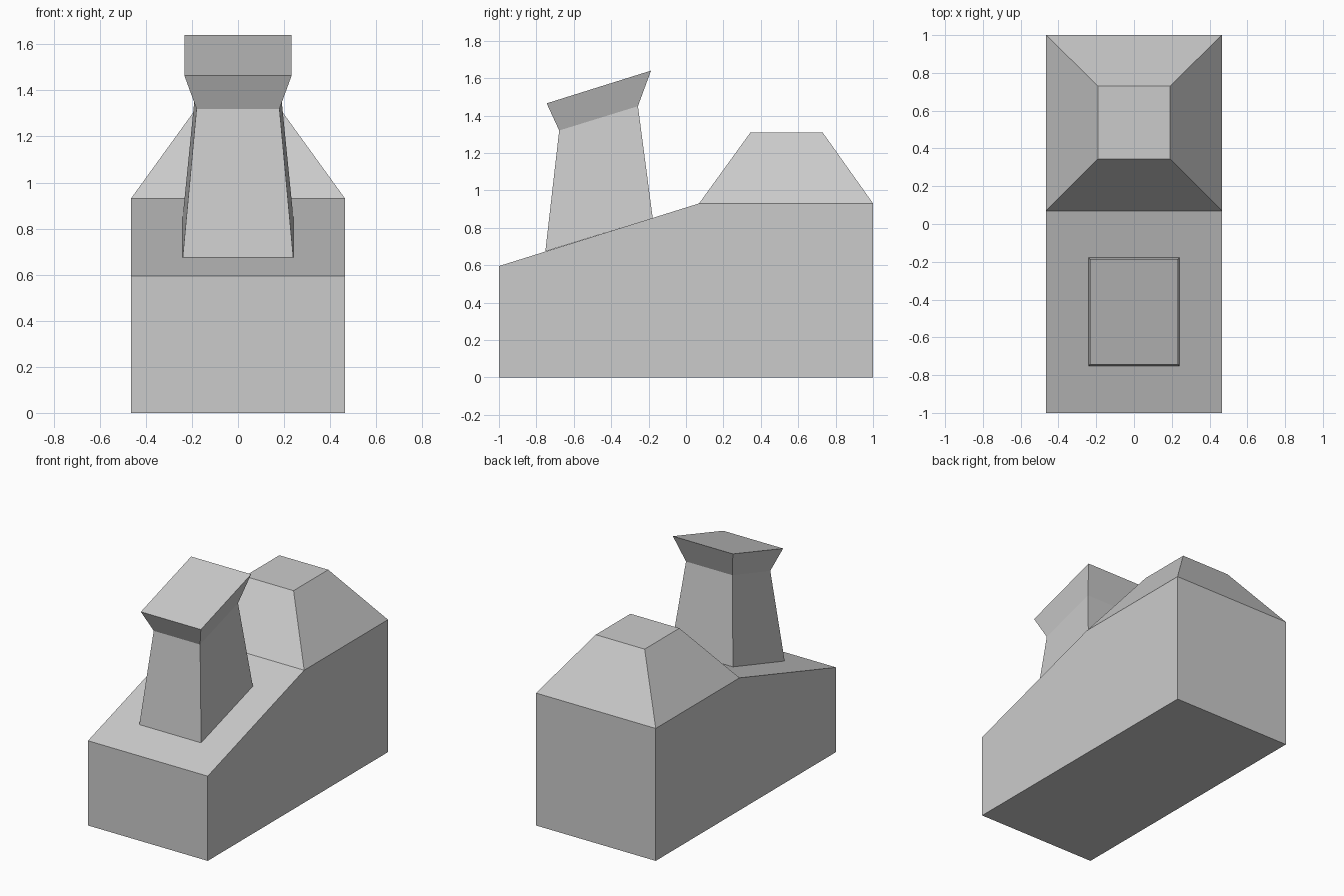
import bpy
import bmesh

# Remove the default cube
cube = bpy.data.objects.get("Cube")
if cube:
    bpy.data.objects.remove(cube)

# Single plain grey
GREY = (0.6, 0.6, 0.6, 1.0)
grey = bpy.data.materials.new("plain grey")
grey.use_nodes = True
grey.diffuse_color = GREY
grey.node_tree.nodes["Principled BSDF"].inputs["Base Color"].default_value = GREY


def ring(half_width, front, back):
    """Four corners of a level or tilted rectangle; front and back are (y, z)."""
    return [(-half_width, *front), (half_width, *front),
            (half_width, *back), (-half_width, *back)]


def loft(name, rings, cap_bottom=True):
    """Skin a stack of four-cornered rings into one flat-shaded part."""
    bm = bmesh.new()
    loops = [[bm.verts.new(co) for co in r] for r in rings]
    for low, high in zip(loops, loops[1:]):
        for i in range(4):
            j = (i + 1) % 4
            bm.faces.new((low[i], low[j], high[j], high[i]))
    bm.faces.new(loops[-1])
    if cap_bottom:
        bm.faces.new(loops[0][::-1])
    return finish(name, bm)


def finish(name, bm):
    bmesh.ops.recalc_face_normals(bm, faces=bm.faces)
    mesh = bpy.data.meshes.new(name)
    bm.to_mesh(mesh)
    bm.free()
    mesh.materials.append(grey)
    obj = bpy.data.objects.new(name, mesh)
    bpy.context.collection.objects.link(obj)
    return obj


HALF = 0.465
RIDGE = (0.07, 0.93)

# Main block: side profile with sloping front deck, swept across the width
profile = [(-1, 0), (1, 0), (1, 0.93), RIDGE, (-1, 0.595)]
bm = bmesh.new()
side = bm.faces.new([bm.verts.new((-HALF, y, z)) for y, z in profile])
swept = bmesh.ops.extrude_face_region(bm, geom=[side], use_keep_orig=True)
bmesh.ops.translate(bm, vec=(2 * HALF, 0, 0),
                    verts=[v for v in swept["geom"] if isinstance(v, bmesh.types.BMVert)])
# The roof covers the level rear part, so that face is left open
roof_seat = [f for f in bm.faces if all(abs(v.co.z - RIDGE[1]) < 1e-4 for v in f.verts)]
bmesh.ops.delete(bm, geom=roof_seat, context="FACES_ONLY")
finish("main_block", bm)

# Hipped roof on the rear
loft("hipped_roof", [
    ring(HALF, RIDGE, (1, 0.93)),
    ring(0.19, (0.345, 1.31), (0.73, 1.31)),
], cap_bottom=False)

# Tapered chimney with a flared, tilted cap
loft("chimney", [
    ring(0.24, (-0.752, 0.674), (-0.178, 0.852)),
    ring(0.18, (-0.678, 1.32), (-0.257, 1.45)),
    ring(0.233, (-0.745, 1.465), (-0.187, 1.64)),
], cap_bottom=False)
